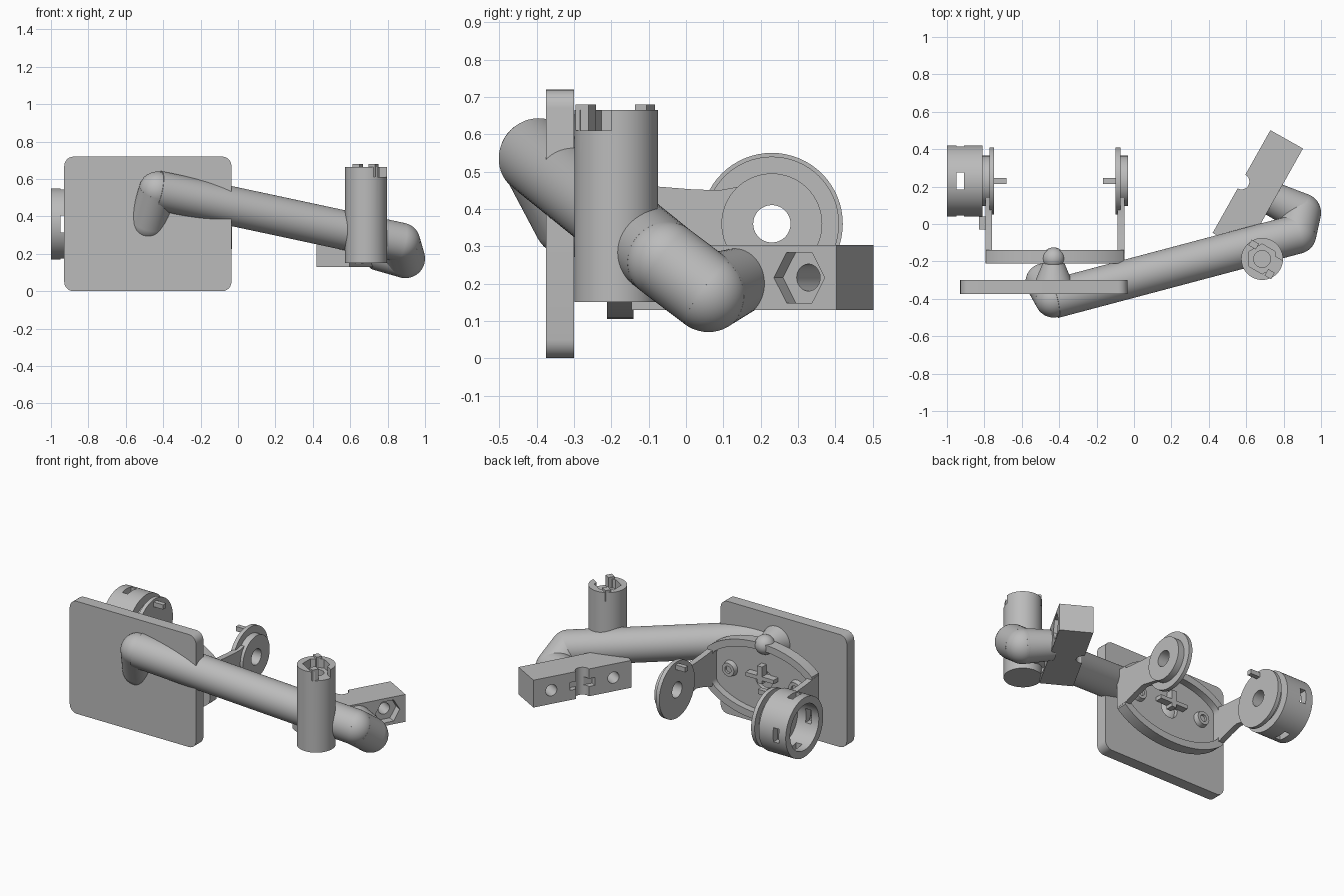
import bpy, bmesh, math
from mathutils import Vector, Matrix

if "Cube" in bpy.data.objects:
    bpy.data.objects.remove(bpy.data.objects["Cube"])

grey = bpy.data.materials.new("plain grey")
grey.diffuse_color = (0.5, 0.5, 0.5, 1)
grey.use_nodes = True
grey.node_tree.nodes["Principled BSDF"].inputs["Base Color"].default_value = grey.diffuse_color
X, Y, Z = Vector((1, 0, 0)), Vector((0, 1, 0)), Vector((0, 0, 1))


def finish(name, bm):
    me = bpy.data.meshes.new(name)
    bmesh.ops.recalc_face_normals(bm, faces=bm.faces[:])
    bm.to_mesh(me)
    bm.free()
    me.materials.append(grey)
    ob = bpy.data.objects.new(name, me)
    bpy.context.collection.objects.link(ob)
    return ob


def rod(name, a, b, r1, r2=None, n=48):
    """Cylinder, cone or n-sided prism between two points."""
    a, b = Vector(a), Vector(b)
    d = b - a
    m = Matrix.Translation((a + b) / 2) @ d.to_track_quat('Z', 'Y').to_matrix().to_4x4()
    bm = bmesh.new()
    bmesh.ops.create_cone(bm, cap_ends=True, segments=n, radius1=r1,
                          radius2=r1 if r2 is None else r2, depth=d.length, matrix=m)
    return finish(name, bm)


def ball(name, c, r):
    bm = bmesh.new()
    bmesh.ops.create_uvsphere(bm, u_segments=40, v_segments=24, radius=r,
                              matrix=Matrix.Translation(c))
    return finish(name, bm)


def box(name, c, size, turn=0.0):
    bm = bmesh.new()
    m = Matrix.Translation(c) @ Matrix.Rotation(turn, 4, 'Z') @ Matrix.Diagonal((*size, 1))
    bmesh.ops.create_cube(bm, size=1, matrix=m)
    return finish(name, bm)


def slab(name, pts, vec):
    """Outline extruded along a vector."""
    bm = bmesh.new()
    f = bm.faces.new([bm.verts.new(p) for p in pts])
    ext = bmesh.ops.extrude_face_region(bm, geom=[f])["geom"]
    bmesh.ops.translate(bm, vec=vec, verts=[v for v in ext if isinstance(v, bmesh.types.BMVert)])
    return finish(name, bm)


def cut(ob, *cutters, op='DIFFERENCE'):
    for c in cutters:
        mod = ob.modifiers.new("cut", 'BOOLEAN')
        mod.operation, mod.solver, mod.object = op, 'EXACT', c
        bpy.context.view_layer.objects.active = ob
        bpy.ops.object.modifier_apply(modifier=mod.name)
        bpy.data.objects.remove(c)
    return ob


# Mounting plate with rounded corners
pts = []
for sx, sz, a0 in ((1, 1, 0), (-1, 1, 90), (-1, -1, 180), (1, -1, 270)):
    for k in range(7):
        a = math.radians(a0 + 15 * k)
        pts.append((-0.482 + sx * 0.397 + 0.05 * math.cos(a), -0.375,
                    0.36 + sz * 0.31 + 0.05 * math.sin(a)))
slab("mounting_plate", pts, (0, 0.075, 0))

# Bent tube arm
path = [(-0.48, -0.31, 0.37), (-0.43, -0.40, 0.54), (0.87, -0.055, 0.262),
        (0.895, 0.06, 0.175), (0.735, 0.137, 0.205)]
radii = [0.1, 0.1, 0.105, 0.105, 0.085]
for i in range(4):
    r = (0.1, 0.105, 0.105, 0.105)[i]
    rod(f"arm_tube_{i}", path[i], path[i + 1], r, 0.09 if i == 3 else r)
    if i < 4:
        ball(f"arm_joint_{i}", path[i], radii[i])

# Tapered neck and ball behind the plate
rod("ball_neck", (-0.43, -0.31, 0.56), (-0.43, -0.19, 0.575), 0.1, 0.05)
ball("ball_pivot", (-0.43, -0.185, 0.58), 0.06)

# Upright socket post
c = Vector((0.685, -0.187, 0))
post = rod("socket_post", c + Z * 0.15, c + Z * 0.665, 0.112)
cut(post, rod("hex", c + Z * 0.61, c + Z * 0.75, 0.08, n=6),
    rod("bore", c + Z * 0.57, c + Z * 0.75, 0.045),
    box("notch", (0.767, -0.24, 0.66), (0.12, 0.1, 0.1), math.radians(-33)))
box("post_tab_front", (0.725, -0.268, 0.645), (0.04, 0.04, 0.07), math.radians(-30))
box("post_tab_back", (0.64, -0.11, 0.645), (0.045, 0.035, 0.07), math.radians(-30))

# Clamp block with bolt holes, nut pockets and a cross slot
along = Vector((0.49, 0.872, 0))
out = Vector((0.872, -0.49, 0))
mid = Vector((0.662, 0.178, 0.216))
turn = math.atan2(along.y, along.x)
block = box("clamp_block", mid, (0.63, 0.2, 0.175), turn)
for t in (-0.2, 0.2):
    p = mid + along * t
    cut(block, rod("bolt", p - out * 0.2, p + out * 0.2, 0.036))
    # hexagon with points towards the block ends
    hexa = [p + out * 0.05 + along * 0.078 * math.cos(k * math.pi / 3)
            + Z * 0.078 * math.sin(k * math.pi / 3) for k in range(6)]
    cut(block, slab("nut", hexa, out * 0.1))
back = mid - out * 0.1
cut(block, rod("groove", back - Z * 0.2, back + Z * 0.2, 0.042),
    box("slot", back, (0.16, 0.07, 0.05), turn))

# Oval dish
CX, CZ = -0.423, 0.355


def oval(a, b, lim, y):
    n = 64
    return [(CX + max(-lim, min(lim, a * math.cos(2 * math.pi * (k + .5) / n))), y,
             CZ + b * math.sin(2 * math.pi * (k + .5) / n)) for k in range(n)]


dish = slab("bracket_dish", oval(0.43, 0.25, 0.372, -0.212), (0, 0.072, 0))
cut(dish, slab("hollow", oval(0.38, 0.205, 0.335, -0.185), (0, 0.1, 0)),
    rod("centre", (CX, -0.3, CZ), (CX, 0, CZ), 0.06))
for s in (-1, 1):
    x = CX + s * 0.235
    knob = rod("dish_knob", (x, -0.19, 0.365), (x, -0.155, 0.365), 0.05, 0.042)
    cut(knob, rod("knob_hole", (x, -0.17, 0.365), (x, -0.1, 0.365), 0.022))
box("clip_bar", (CX, -0.165, 0.38), (0.2, 0.05, 0.025))
box("clip_stem", (CX, -0.165, 0.40), (0.035, 0.05, 0.11))

# Side arms and ear discs, mirrored about the dish centre
HY, HZ = 0.23, 0.36


def on_x(name, x0, x1, r, y=HY, z=HZ):
    return rod(name, (x0, y, z), (x1, y, z), r, n=64)


for s, side in ((-1, "left"), (1, "right")):
    def px(d):
        return CX + s * d
    prof = [(-0.2, 0.235), (-0.13, 0.24), (-0.06, 0.265), (0.02, 0.285), (0.09, 0.27),
            (0.2, 0.25), (0.2, 0.47), (0.09, 0.45), (0.02, 0.452), (-0.08, 0.46), (-0.2, 0.475)]
    arm = slab(f"side_arm_{side}", [(px(0.335), y, z) for y, z in prof], (s * 0.037, 0, 0))
    ear = on_x(f"ear_disc_{side}", px(0.325), px(0.35), 0.18)
    hub = on_x(f"ear_hub_{side}", px(0.345), px(0.392), 0.135)
    for o in (arm, ear, hub):
        cut(o, on_x("hole", px(0.2), px(0.6), 0.05))
    box(f"ear_pin_{side}", (px(0.295), HY, HZ + 0.15), (0.075, 0.03, 0.03))
box("arm_lug", (-0.805, 0.005, 0.36), (0.045, 0.07, 0.08))

# Hollow drum on the left ear, open outwards, with latch slots
drum = on_x("drum", -1.0, -0.81, 0.19)
cut(drum, on_x("hollow", -1.1, -0.85, 0.145), on_x("hole", -1.1, -0.7, 0.05))
for k in range(4):
    a = k * math.pi / 2
    d = Vector((0, math.cos(a), math.sin(a)))
    size = (0.04, 0.14, 0.09) if k % 2 == 0 else (0.04, 0.09, 0.14)
    cut(drum, box("latch_slot", Vector((-0.93, HY, HZ)) + d * 0.18, size))

for ob in bpy.context.scene.objects:
    bpy.ops.object.select_all(action='DESELECT')
    ob.select_set(True)
    bpy.context.view_layer.objects.active = ob
    bpy.ops.object.shade_smooth_by_angle(angle=math.radians(30))
